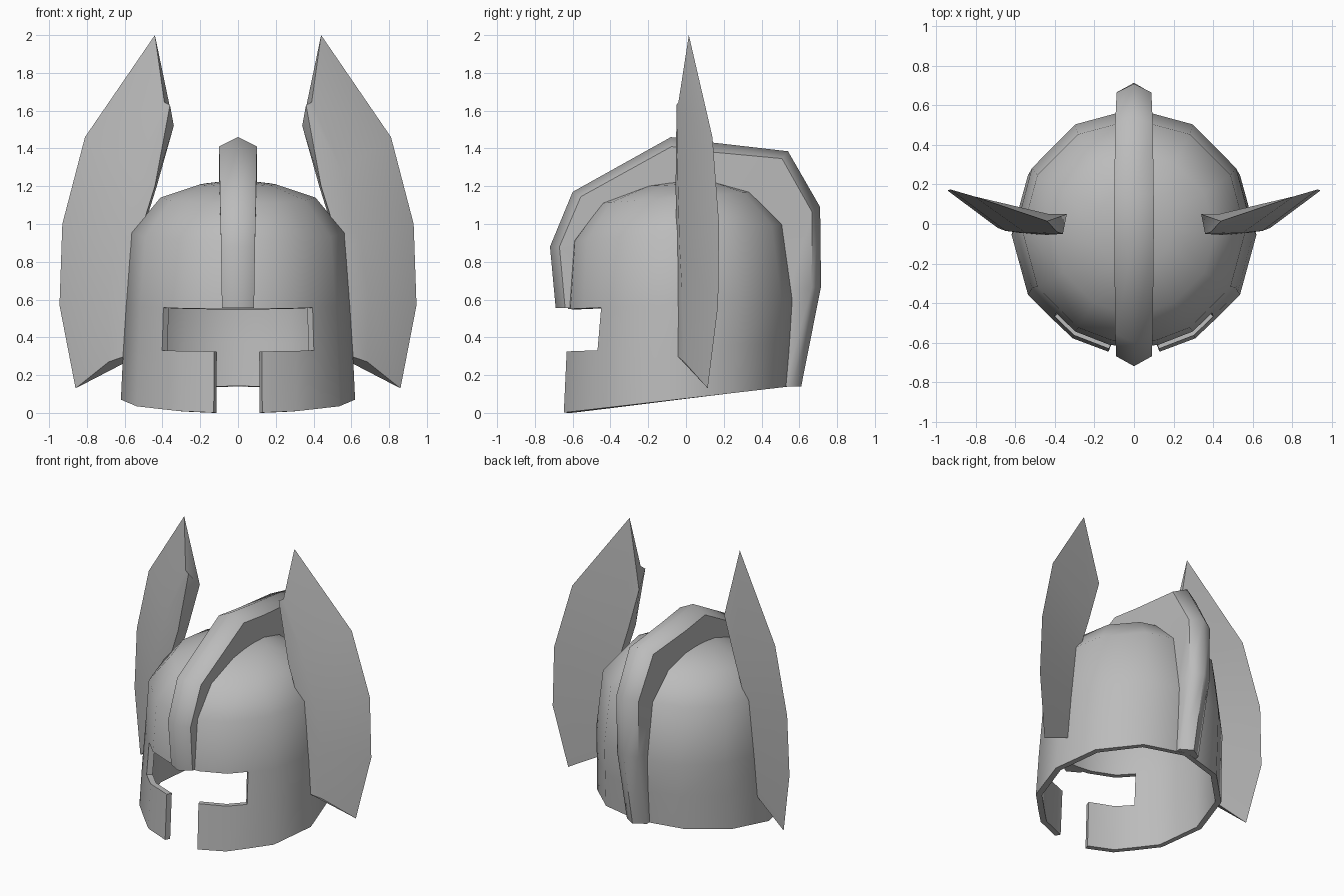
import bpy, bmesh
from math import sin, cos, radians
from mathutils import Vector

cube = bpy.data.objects.get("Cube")
if cube:
    bpy.data.objects.remove(cube, do_unlink=True)

STEEL = (0.5, 0.5, 0.5, 1)
steel = bpy.data.materials.new("steel_grey")
steel.use_nodes = True
steel.diffuse_color = STEEL
steel.node_tree.nodes["Principled BSDF"].inputs["Base Color"].default_value = STEEL


def finish(name, bm, angle, thickness=0):
    """Turn a bmesh into a smooth shaded object."""
    bmesh.ops.recalc_face_normals(bm, faces=bm.faces)
    mesh = bpy.data.meshes.new(name)
    bm.to_mesh(mesh)
    bm.free()
    mesh.materials.append(steel)
    obj = bpy.data.objects.new(name, mesh)
    bpy.context.collection.objects.link(obj)
    bpy.ops.object.select_all(action='DESELECT')
    obj.select_set(True)
    bpy.context.view_layer.objects.active = obj
    if thickness:
        mod = obj.modifiers.new("thickness", 'SOLIDIFY')
        mod.thickness = thickness
        mod.offset = -1
        bpy.ops.object.modifier_apply(modifier=mod.name)
    bpy.ops.object.shade_smooth_by_angle(angle=radians(angle))


def loft(name, sections, angle):
    """Skin closed cross-sections and cap both ends."""
    bm = bmesh.new()
    rings = [[bm.verts.new(p) for p in s] for s in sections]
    n = len(rings[0])
    for a, b in zip(rings, rings[1:]):
        for i in range(n):
            j = (i + 1) % n
            bm.faces.new((a[i], a[j], b[j], b[i]))
    bm.faces.new(rings[0])
    bm.faces.new(rings[-1])
    finish(name, bm, angle)


# Helmet shell: rings of (half width, front y, back y, front z, back z)
RINGS = [(.62, -.66, .55, 0, .14), (.607, -.645, .57, .325, .37),
         (.597, -.625, .585, .55, .6), (.565, -.6, .53, .91, 1.0),
         (.41, -.45, .36, 1.11, 1.17), (.2, -.22, .18, 1.2, 1.22)]
GAP, EYE = 12, 43
half = [GAP, 30, EYE, 60, 90, 120, 150]
angles = [0] + half + [180] + [360 - a for a in reversed(half)]

bm = bmesh.new()
rows = []
for rx, yf, yb, zf, zb in RINGS:
    row = []
    for a in angles:
        r = .97 if a in (EYE, 360 - EYE) else 1
        c = cos(radians(a)) * r
        row.append(bm.verts.new((rx * r * sin(radians(a)),
                                 (yf + yb) / 2 + c * (yf - yb) / 2,
                                 (zf + zb) / 2 + c * (zf - zb) / 2)))
    rows.append(row)
n = len(angles)
for k, (low, high) in enumerate(zip(rows, rows[1:])):
    # nose gap in the lowest band, eye slot in the next
    limit = (GAP, EYE)[k] if k < 2 else 0
    for i in range(n):
        j = (i + 1) % n
        end = angles[j] or 360
        if end <= limit or angles[i] >= 360 - limit:
            continue
        bm.faces.new((low[i], low[j], high[j], high[i]))
apex = bm.verts.new((0, -.02, 1.235))
for i in range(n):
    bm.faces.new((rows[-1][i], rows[-1][(i + 1) % n], apex))
bmesh.ops.delete(bm, geom=[v for v in bm.verts if not v.link_faces], context='VERTS')
finish("helmet_shell", bm, 60, .04)

# Crest over the top: (ridge y, ridge z, base y, base z, half width)
CREST = [(-.69, .555, -.6, .555, .085), (-.72, .88, -.58, .88, .09),
         (-.6, 1.17, -.43, 1.07, .095), (-.08, 1.46, -.06, 1.19, .1),
         (.15, 1.43, .12, 1.18, .1), (.54, 1.385, .33, 1.13, .095),
         (.71, 1.09, .5, .97, .088), (.715, .67, .55, .65, .085),
         (.61, .14, .52, .14, .08)]
sections = []
for py, pz, by, bz, w in CREST:
    ridge, base = Vector((0, py, pz)), Vector((0, by, bz))
    shoulder = ridge + (base - ridge).normalized() * .05
    side = Vector((w, 0, 0))
    sections.append([base - side, shoulder - side, ridge, shoulder + side, base + side])
loft("crest", sections, 60)

# Side wings: inner front, inner back, rib edge and outer tip of each section
WING = [((.36, -.05, 1.63), (.34, .05, 1.52), (.39, -.04, 1.645), (.44, .015, 2.0)),
        ((.44, -.055, 1.2), (.43, .05, 1.2), (.55, -.045, 1.28), (.81, .14, 1.46)),
        ((.54, -.05, .88), (.53, .05, .88), (.65, -.035, .9), (.93, .175, 1.0)),
        ((.58, -.045, .6), (.57, .05, .6), (.69, -.02, .62), (.945, .17, .57)),
        ((.6, -.045, .3), (.59, .03, .27), (.685, -.01, .27), (.86, .115, .13))]
for name, s in (("left_wing", 1), ("right_wing", -1)):
    loft(name, [[(s * x, y, z) for x, y, z in (a, c, d, b)] for a, b, c, d in WING], 40)
